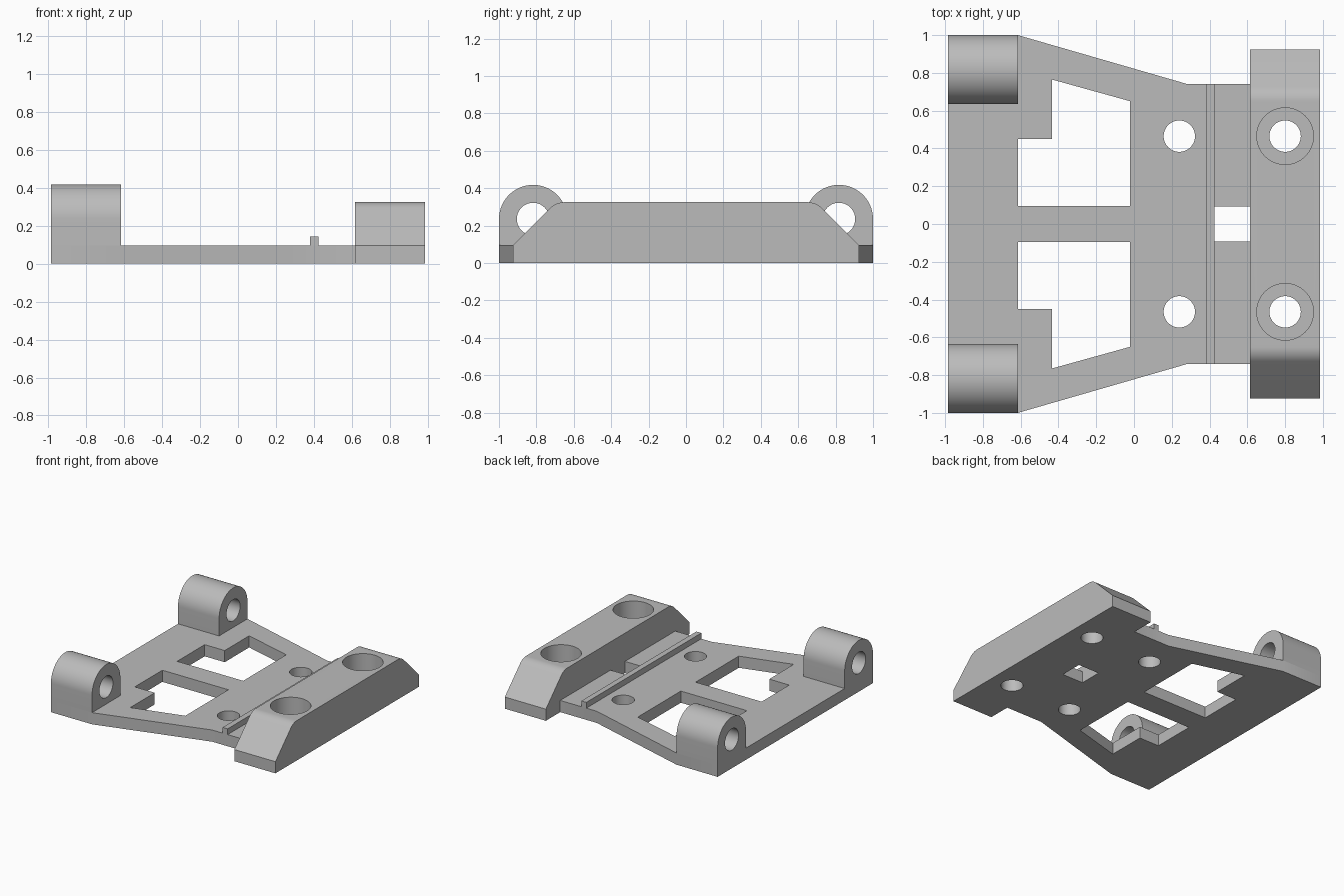
import bpy, bmesh, math

if "Cube" in bpy.data.objects:
    bpy.data.objects.remove(bpy.data.objects["Cube"])

grey = bpy.data.materials.new("plain grey")
grey.diffuse_color = (0.5, 0.5, 0.5, 1)
grey.use_nodes = True
grey.node_tree.nodes["Principled BSDF"].inputs["Base Color"].default_value = grey.diffuse_color

T = 0.095            # plate thickness
X0, X1 = -0.985, -0.615   # lug side strip
B0, B1 = 0.615, 0.985     # raised block


def prism(name, pts, axis, lo, hi):
    """Extrude a 2D profile along z (points are x, y) or x (points are y, z)."""
    place = (lambda p, h: (p[0], p[1], h)) if axis == "z" else (lambda p, h: (h, p[0], p[1]))
    bm = bmesh.new()
    a = [bm.verts.new(place(p, lo)) for p in pts]
    b = [bm.verts.new(place(p, hi)) for p in pts]
    n = len(pts)
    bm.faces.new(a)
    bm.faces.new(b)
    for i in range(n):
        j = (i + 1) % n
        bm.faces.new((a[i], a[j], b[j], b[i]))
    bmesh.ops.recalc_face_normals(bm, faces=bm.faces)
    mesh = bpy.data.meshes.new(name)
    bm.to_mesh(mesh)
    bm.free()
    mesh.materials.append(grey)
    ob = bpy.data.objects.new(name, mesh)
    bpy.context.collection.objects.link(ob)
    return ob


def arc(cx, cy, r, a0, a1, n):
    return [(cx + r * math.cos(math.radians(a0 + (a1 - a0) * i / n)),
             cy + r * math.sin(math.radians(a0 + (a1 - a0) * i / n))) for i in range(n + 1)]


def circle(cx, cy, r, n=64):
    return arc(cx, cy, r, 0, 360, n)[:-1]


def select(ob):
    bpy.ops.object.select_all(action="DESELECT")
    ob.select_set(True)
    bpy.context.view_layer.objects.active = ob


def cut(ob, cutters):
    select(ob)
    for c in cutters:
        m = ob.modifiers.new("cut", "BOOLEAN")
        m.operation, m.solver, m.object = "DIFFERENCE", "EXACT", c
        bpy.ops.object.modifier_apply(modifier=m.name)
        bpy.data.objects.remove(c)


def smooth(ob):
    select(ob)
    bpy.ops.object.shade_smooth_by_angle(angle=math.radians(25))


# Base plate, tapering from the lug side to the block
half = [(B0, 0.74), (0.285, 0.74), (X1, 1.0), (X0, 1.0)]
plate = prism("base_plate", half + [(x, -y) for x, y in reversed(half)], "z", 0, T)
window = [(X1, 0.095), (-0.02, 0.095), (-0.02, 0.65),
          (-0.435, 0.765), (-0.435, 0.45), (X1, 0.45)]
cutters = [prism("slot_cutter", [(0.425, -0.093), (0.7, -0.093), (0.7, 0.093), (0.425, 0.093)],
                 "z", -0.1, 0.3)]
for s in (1, -1):
    cutters.append(prism("window_cutter", [(x, s * y) for x, y in window], "z", -0.1, 0.3))
    cutters.append(prism("hole_cutter", circle(0.24, s * 0.465, 0.083), "z", -0.1, 0.3))
cut(plate, cutters)
smooth(plate)

# Thin rib across the plate
prism("rib", [(0.38, -0.74), (0.425, -0.74), (0.425, 0.74), (0.38, 0.74)], "z", T, 0.142)

# Raised block with sloping ends, rounded at the top
top, r = 0.325, 0.109
side = [(0.925, 0), (0.925, T)] + arc(0.65, top - r, r, 45, 90, 10)
block = prism("raised_block", side + [(-y, z) for y, z in reversed(side)], "x", B0, B1)
cutters = []
for s in (1, -1):
    cutters.append(prism("counterbore_cutter", circle(0.8, s * 0.465, 0.15), "z", T, 0.5))
    cutters.append(prism("bolt_cutter", circle(0.8, s * 0.465, 0.083), "z", -0.1, 0.5))
cut(block, cutters)
smooth(block)

# Hinge lugs with a bore along x
for s, label in ((1, "back"), (-1, "front")):
    cy, cz = s * 0.8175, 0.235
    lug = prism(label + "_lug", [(cy - 0.1825, T), (cy + 0.1825, T)]
                + arc(cy, cz, 0.1825, 0, 180, 40), "x", X0, X1)
    cut(lug, [prism("bore_cutter", circle(cy, cz, 0.087), "x", X0 - 0.1, X1 + 0.1)])
    smooth(lug)
